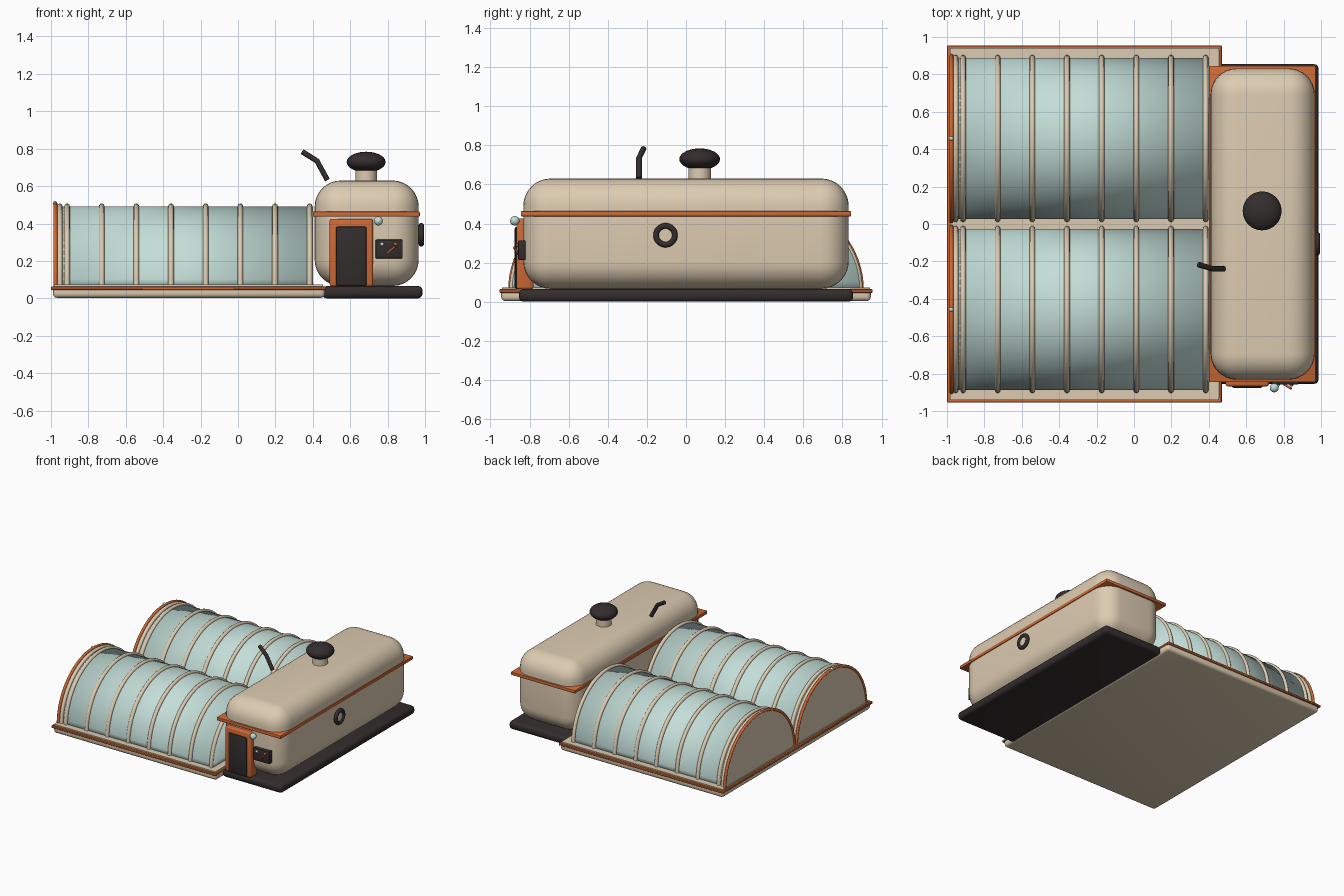
import bpy, bmesh, math
from mathutils import Vector

if "Cube" in bpy.data.objects:
    bpy.data.objects.remove(bpy.data.objects["Cube"], do_unlink=True)


def material(name, rgb):
    m = bpy.data.materials.new(name)
    m.use_nodes = True
    colour = (*rgb, 1.0)
    m.diffuse_color = colour
    m.node_tree.nodes["Principled BSDF"].inputs["Base Color"].default_value = colour
    return m


CREAM = material("cream", (0.72, 0.60, 0.44))
ORANGE = material("burnt orange", (0.62, 0.14, 0.035))
GLASS = material("pale glass", (0.55, 0.73, 0.69))
DARK = material("charcoal", (0.034, 0.026, 0.026))


def finish(bm, name, mat, smooth=True, sharp_angle=40):
    """Turn a bmesh into a shaded, coloured object."""
    mesh = bpy.data.meshes.new(name)
    bmesh.ops.recalc_face_normals(bm, faces=bm.faces)
    bm.to_mesh(mesh)
    bm.free()
    mesh.materials.append(mat)
    ob = bpy.data.objects.new(name, mesh)
    bpy.context.collection.objects.link(ob)
    if smooth:
        for p in mesh.polygons:
            p.use_smooth = True
        if sharp_angle:
            mesh.set_sharp_from_angle(angle=math.radians(sharp_angle))
    return ob


def box(name, mat, lo, hi, bevel=0.0, segments=3):
    lo, hi = Vector(lo), Vector(hi)
    bm = bmesh.new()
    bmesh.ops.create_cube(bm, size=1)
    bmesh.ops.scale(bm, vec=hi - lo, verts=bm.verts)
    bmesh.ops.translate(bm, vec=(lo + hi) / 2, verts=bm.verts)
    if bevel:
        bmesh.ops.bevel(bm, geom=bm.edges[:], offset=bevel, segments=segments,
                        profile=0.5, affect='EDGES')
    return finish(bm, name, mat)


def ball(name, mat, centre, radius, height=None):
    bm = bmesh.new()
    bmesh.ops.create_uvsphere(bm, u_segments=32, v_segments=16, radius=radius)
    bmesh.ops.scale(bm, vec=(1, 1, (height or radius) / radius), verts=bm.verts)
    bmesh.ops.translate(bm, vec=centre, verts=bm.verts)
    return finish(bm, name, mat, sharp_angle=0)


def rod(name, mat, start, end, radius, radius_end=None, sides=24):
    start, end = Vector(start), Vector(end)
    axis = end - start
    bm = bmesh.new()
    bmesh.ops.create_cone(bm, cap_ends=True, segments=sides, radius1=radius,
                          radius2=radius_end or radius, depth=axis.length)
    bmesh.ops.rotate(bm, matrix=axis.to_track_quat('Z', 'Y').to_matrix(), verts=bm.verts)
    bmesh.ops.translate(bm, vec=(start + end) / 2, verts=bm.verts)
    return finish(bm, name, mat)


def half_disc(name, mat, x0, x1, y, z, radius, sharp_angle):
    """Solid half cylinder lying along x."""
    bm = bmesh.new()
    arc = [math.pi * i / 32 for i in range(33)]
    verts = [bm.verts.new((x0, y + radius * math.cos(a), z + radius * math.sin(a))) for a in arc]
    face = bm.faces.new(verts)
    out = bmesh.ops.extrude_face_region(bm, geom=[face])
    moved = [v for v in out["geom"] if isinstance(v, bmesh.types.BMVert)]
    bmesh.ops.translate(bm, vec=(x1 - x0, 0, 0), verts=moved)
    return finish(bm, name, mat, sharp_angle=sharp_angle)


def sweep(name, mat, points, radius, cyclic=False):
    """Round tube along a list of points, converted to a mesh."""
    cu = bpy.data.curves.new(name, 'CURVE')
    cu.dimensions = '3D'
    cu.bevel_depth = radius
    cu.bevel_resolution = 3
    cu.use_fill_caps = True
    sp = cu.splines.new('POLY')
    sp.points.add(len(points) - 1)
    for p, co in zip(sp.points, points):
        p.co = (*co, 1)
    sp.use_cyclic_u = cyclic
    sp.use_smooth = True
    cu.materials.append(mat)
    ob = bpy.data.objects.new(name, cu)
    bpy.context.collection.objects.link(ob)
    return ob


def arch(name, mat, x, y, z, radius, thickness):
    pts = [(x, y + radius * math.cos(math.pi * i / 36), z + radius * math.sin(math.pi * i / 36))
           for i in range(37)]
    return sweep(name, mat, pts, thickness)


# Greenhouse slab with its trim
box("greenhouse_slab", CREAM, (-0.99, -0.945, 0.003), (0.465, 0.945, 0.07), 0.022)
box("slab_trim", ORANGE, (-1.0, -0.955, 0.045), (0.47, 0.955, 0.064), 0.004, 1)
box("slab_top", CREAM, (-0.985, -0.94, 0.05), (0.455, 0.94, 0.073))

# Two glazed tunnels with ribs, end walls and orange end arches
FLOOR = 0.06
for side, y in (("right", -0.457), ("left", 0.457)):
    half_disc(side + "_glass_tunnel", GLASS, -0.965, 0.40, y, FLOOR, 0.432, 0)
    half_disc(side + "_end_wall", CREAM, -0.98, -0.962, y, FLOOR, 0.438, 40)
    arch(side + "_end_arch", ORANGE, -0.976, y, FLOOR, 0.442, 0.011)
    arch(side + "_end_rib", CREAM, -0.953, y, FLOOR, 0.432, 0.015)
    for k in range(8):
        arch(f"{side}_rib_{k + 1}", CREAM, -0.914 + 0.1853 * k, y, FLOOR, 0.432, 0.015)
    ball(side + "_arch_bead", GLASS, (-0.978, y, FLOOR + 0.448), 0.012)

# Tank on a dark plinth, with a flange around it
box("plinth", DARK, (0.45, -0.855, 0.0), (0.987, 0.855, 0.066), 0.025)
box("tank", CREAM, (0.41, -0.832, 0.066), (0.966, 0.832, 0.63), 0.14, 8)
box("tank_flange", ORANGE, (0.4, -0.845, 0.437), (0.972, 0.845, 0.463), 0.005, 2)

# Door
box("door_frame", ORANGE, (0.49, -0.868, 0.064), (0.722, -0.78, 0.425), 0.012)
box("door_panel", DARK, (0.523, -0.876, 0.066), (0.688, -0.82, 0.384), 0.01, 2)
ball("door_lamp", GLASS, (0.75, -0.876, 0.414), 0.024)

# Control panel with two indicators and a lever
box("control_panel", DARK, (0.735, -0.858, 0.213), (0.88, -0.82, 0.314), 0.006, 2)
ball("pale_indicator", GLASS, (0.77, -0.859, 0.29), 0.01)
ball("orange_indicator", ORANGE, (0.842, -0.859, 0.29), 0.01)
rod("control_lever", ORANGE, (0.8, -0.856, 0.243), (0.84, -0.88, 0.278), 0.006)

# Porthole on the long side
ring = [(0.98, -0.105 + 0.048 * math.cos(math.tau * i / 32), 0.34 + 0.048 * math.sin(math.tau * i / 32))
        for i in range(32)]
sweep("porthole_ring", DARK, ring, 0.015, cyclic=True)
rod("porthole_disc", CREAM, (0.95, -0.105, 0.34), (0.982, -0.105, 0.34), 0.042)

# Chimney with a mushroom cap
rod("chimney_stem", CREAM, (0.685, 0.07, 0.61), (0.685, 0.07, 0.70), 0.058)
ball("chimney_cap", DARK, (0.685, 0.07, 0.729), 0.104, 0.055)

# Bent vent pipe
sweep("vent_pipe", DARK, [(0.478, -0.24, 0.632), (0.422, -0.24, 0.735), (0.345, -0.217, 0.783)], 0.015)
